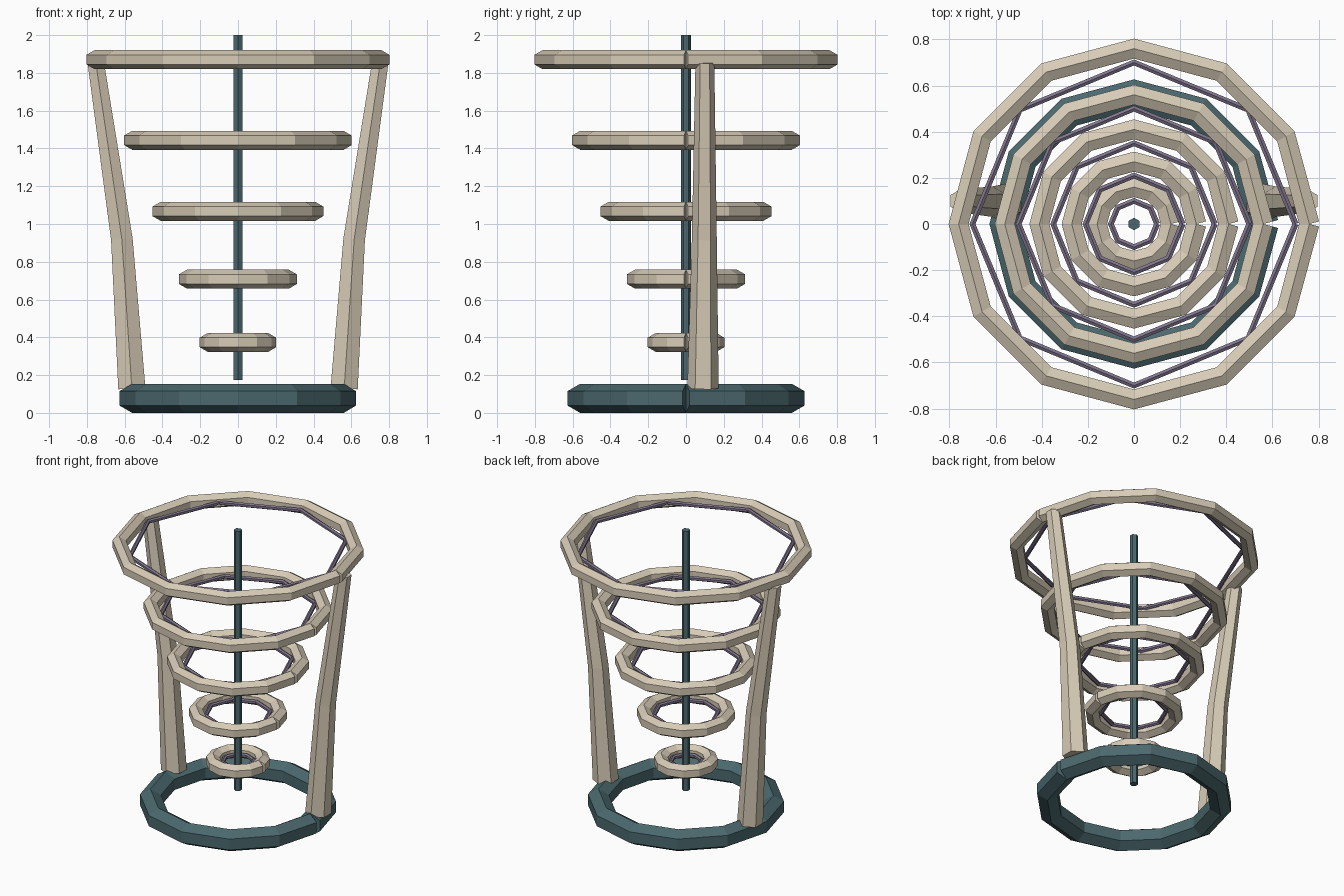
import bpy, bmesh
from math import sin, cos, pi
from mathutils import Vector

if "Cube" in bpy.data.objects:
    bpy.data.objects.remove(bpy.data.objects["Cube"])


def material(name, rgb):
    m = bpy.data.materials.new(name)
    m.diffuse_color = (*rgb, 1)
    m.use_nodes = True
    m.node_tree.nodes["Principled BSDF"].inputs["Base Color"].default_value = m.diffuse_color
    return m


BEIGE = material("beige", (0.68, 0.60, 0.47))
TEAL = material("teal", (0.07, 0.14, 0.155))
PURPLE = material("purple", (0.22, 0.18, 0.27))


def tube(name, path, radii, mat, ref):
    """Sweep a capped hexagon along an open path; one corner points along ref."""
    bm = bmesh.new()
    pts = [Vector(p) for p in path]
    rows = []
    for i, p in enumerate(pts):
        a = (p - pts[i - 1]).normalized() if i else Vector()
        b = (pts[i + 1] - p).normalized() if i < len(pts) - 1 else Vector()
        t = (a + b).normalized()
        u = (Vector(ref) - t * t.dot(Vector(ref))).normalized()
        v = t.cross(u)
        rows.append([bm.verts.new(p + radii[i] * (u * cos(k * pi / 3) + v * sin(k * pi / 3)))
                     for k in range(6)])
    for r, s in zip(rows, rows[1:]):
        for k in range(6):
            bm.faces.new((r[k], r[(k + 1) % 6], s[(k + 1) % 6], s[k]))
    bm.faces.new(rows[0][::-1])
    bm.faces.new(rows[-1])
    bmesh.ops.recalc_face_normals(bm, faces=bm.faces)
    me = bpy.data.meshes.new(name)
    bm.to_mesh(me)
    bm.free()
    me.materials.append(mat)
    ob = bpy.data.objects.new(name, me)
    bpy.context.collection.objects.link(ob)
    return ob


def ring(name, R, r, z, n, mat):
    # open loop: both ends meet at +x, leaving the small wedge-shaped seam
    path = [(R * cos(2 * pi * i / n), R * sin(2 * pi * i / n), z) for i in range(n + 1)]
    return tube(name, path, [r] * (n + 1), mat, (0, 0, 1))


# base ring and centre rod
ring("base_ring", 0.56, 0.077, 0.077, 12, TEAL)
tube("centre_rod", [(0, 0, 0.175), (0, 0, 2.0)], [0.027] * 2, TEAL, (0, 1, 0))

# stacked rings, each with a thin eight-sided inner band
for i, (R, z) in enumerate([(0.16, 0.373), (0.27, 0.708), (0.41, 1.067),
                            (0.56, 1.443), (0.76, 1.87)]):
    ring(f"tier_ring_{i + 1}", R, 0.05, z, 12, BEIGE)
    ring(f"inner_band_{i + 1}", R - 0.06, 0.015, z, 8, PURPLE)

# tapered side supports
for side, s in (("left", -1), ("right", 1)):
    tube(f"{side}_support",
         [(s * 0.562, 0.09, 0.13), (s * 0.615, 0.097, 0.92), (s * 0.753, 0.1, 1.855)],
         [0.083, 0.066, 0.05], BEIGE, (0, 1, 0))
